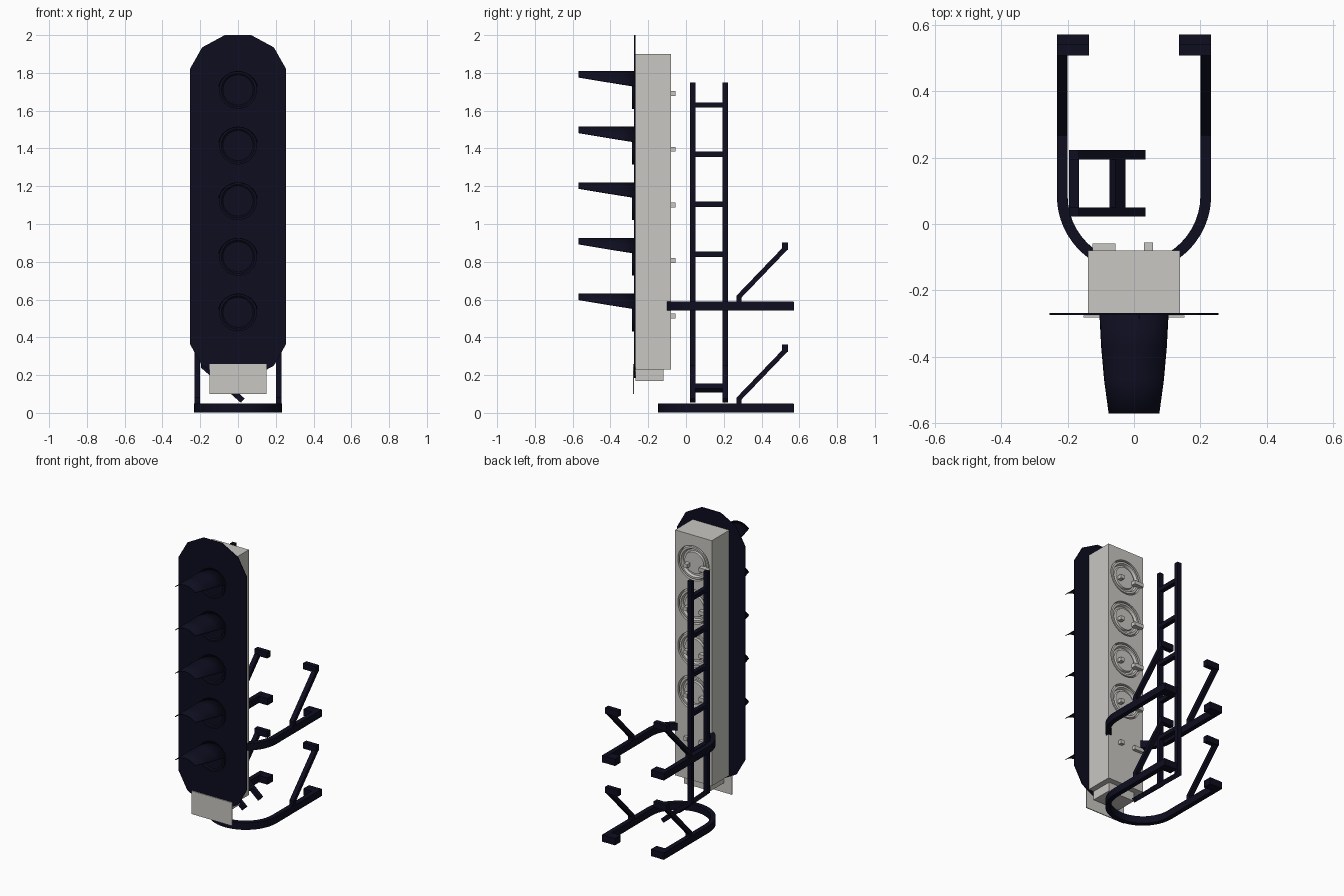
import bpy, bmesh, math
from mathutils import Vector

if "Cube" in bpy.data.objects:
    bpy.data.objects.remove(bpy.data.objects["Cube"])


def material(name, rgb):
    m = bpy.data.materials.new(name)
    m.diffuse_color = (*rgb, 1)
    m.use_nodes = True
    m.node_tree.nodes["Principled BSDF"].inputs["Base Color"].default_value = m.diffuse_color
    return m


DARK = material("dark navy", (0.004, 0.004, 0.014))
GREY = material("light grey", (0.58, 0.57, 0.54))


def finish(bm, name, mat, smooth=False):
    bmesh.ops.recalc_face_normals(bm, faces=bm.faces[:])
    me = bpy.data.meshes.new(name)
    bm.to_mesh(me)
    bm.free()
    ob = bpy.data.objects.new(name, me)
    bpy.context.collection.objects.link(ob)
    me.materials.append(mat)
    if smooth:
        bpy.context.view_layer.objects.active = ob
        ob.select_set(True)
        bpy.ops.object.shade_smooth_by_angle(angle=math.radians(35))
        ob.select_set(False)
    return ob


def box(name, mat, x0, x1, y0, y1, z0, z1):
    bm = bmesh.new()
    bmesh.ops.create_cube(bm, size=1)
    for v in bm.verts:
        v.co = ((x0 + x1) / 2 + v.co.x * (x1 - x0), (y0 + y1) / 2 + v.co.y * (y1 - y0),
                (z0 + z1) / 2 + v.co.z * (z1 - z0))
    return finish(bm, name, mat)


def bar(name, mat, path, side, width, height):
    """Sweep a rectangle along a flat path; side(tangent) gives the mitre direction,
    the height runs along the plane normal."""
    pts = [Vector(p) for p in path]
    n = Vector(side)
    bm = bmesh.new()
    rings = []
    for i, p in enumerate(pts):
        a = (p - pts[i - 1]).normalized() if i else (pts[1] - p).normalized()
        b = (pts[i + 1] - p).normalized() if i < len(pts) - 1 else a
        t = (a + b).normalized()
        u = n.cross(t) * (width / 2 / max(t.dot(a), 0.3))
        h = n * height / 2
        rings.append([bm.verts.new(p + q) for q in (u + h, u - h, -u - h, -u + h)])
    for r, s in zip(rings, rings[1:]):
        for k in range(4):
            bm.faces.new((r[k], r[(k + 1) % 4], s[(k + 1) % 4], s[k]))
    bm.faces.new(rings[0])
    bm.faces.new(rings[-1])
    return finish(bm, name, mat)


def lathe(name, mat, profile, z, segs=40):
    """Spin (radius, y) points about a front-to-back axis at height z."""
    bm = bmesh.new()
    vs = [bm.verts.new((r, y, z)) for r, y in profile]
    es = [bm.edges.new(e) for e in zip(vs, vs[1:])]
    bmesh.ops.spin(bm, geom=vs + es, cent=(0, 0, z), axis=(0, 1, 0),
                   angle=math.tau, steps=segs, use_duplicate=False)
    bmesh.ops.remove_doubles(bm, verts=bm.verts[:], dist=1e-5)
    return finish(bm, name, mat, True)


# Backing board with chamfered ends
bm = bmesh.new()
half = [(0.255, 0.365), (0.255, 1.82), (0.19, 1.935), (0.07, 2.0)]
outline = [(0.07, 0.185), (0.19, 0.25)] + half
outline += [(-x, z) for x, z in reversed(outline)]
f = bm.faces.new([bm.verts.new((x, -0.274, z)) for x, z in outline])
ext = bmesh.ops.extrude_face_region(bm, geom=[f])
for v in ext["geom"]:
    if isinstance(v, bmesh.types.BMVert):
        v.co.y = -0.268
finish(bm, "backing_board", DARK)

# Lamp housing, lower box and plain plate
housing = box("lamp_housing", GREY, -0.138, 0.138, -0.268, -0.08, 0.23, 1.9)
box("lower_box", GREY, -0.1, 0.1, -0.268, -0.12, 0.17, 0.23)
box("front_plate", GREY, -0.152, 0.152, -0.281, -0.275, 0.10, 0.258)

lamps = [1.71 - 0.2945 * i for i in range(5)]

# Round recesses in the back of the housing
bm = bmesh.new()
for z in lamps:
    made = bmesh.ops.create_cone(bm, cap_ends=True, segments=40, radius1=0.118, radius2=0.118, depth=0.06)
    for v in made["verts"]:
        v.co = (v.co.x, -0.08 + v.co.z, z + v.co.y)
cutter = finish(bm, "recess_cutter", GREY)
cutter.hide_render = True
cutter.hide_viewport = True
cut = housing.modifiers.new("recesses", "BOOLEAN")
cut.object = cutter
cut.solver = "EXACT"

for i, z in enumerate(lamps):
    # Rear door with stepped rings and two handles
    lathe(f"rear_door_{i}", GREY, [(0.117, -0.109), (0.108, -0.083), (0.095, -0.083), (0.088, -0.1),
                                   (0.076, -0.1), (0.072, -0.088), (0, -0.088)], z)
    box(f"door_latch_{i}", GREY, -0.125, -0.055, -0.095, -0.058, z - 0.033, z - 0.007)
    box(f"door_knob_{i}", GREY, 0.03, 0.057, -0.095, -0.056, z - 0.033, z - 0.007)

    # Front lens
    lathe(f"lens_{i}", DARK, [(0.1, -0.272), (0.1, -0.286), (0.088, -0.286), (0.08, -0.28), (0, -0.28)], z)

    # Curved hood, cut back towards its tip
    bm = bmesh.new()
    rows, r, zc = [], 0.107, z - 0.007
    for y, drop in ((-0.27, 0.025), (-0.37, 0.041), (-0.47, 0.058), (-0.57, 0.075)):
        a0 = math.asin(drop / r)
        angles = [a0 + (math.pi - 2 * a0) * k / 20 for k in range(21)]
        rows.append([bm.verts.new((r * math.cos(a), y, zc + r * math.sin(a))) for a in angles])
    for p, q in zip(rows, rows[1:]):
        for k in range(20):
            bm.faces.new((p[k], p[k + 1], q[k + 1], q[k]))
    hood = finish(bm, f"hood_{i}", DARK, True)
    shell = hood.modifiers.new("thickness", "SOLIDIFY")
    shell.thickness = 0.004

# Ladder: two stiles that kick sideways at the foot, with rungs
for name, y in (("front", 0.036), ("rear", 0.208)):
    bar(f"ladder_stile_{name}", DARK, [(-0.18, y, 1.75), (-0.18, y, 0.245), (0.025, y, 0.065)],
        (0, 1, 0), 0.03, 0.028)
for i, z in enumerate((1.63, 1.37, 1.105, 0.84, 0.575)):
    box(f"ladder_rung_{i}", DARK, -0.195, -0.165, 0.04, 0.204, z - 0.014, z + 0.014)
bar("ladder_rung_foot", DARK, [(-0.065, 0.122, 0.144), (-0.035, 0.122, 0.118)], (0, 1, 0), 0.028, 0.17)

# Mounting hoops: the lower runs all the way round, the upper ends in the housing
for name, z, limit in (("lower", 0.025, 90), ("upper", 0.565, 54)):
    arc = [math.radians(limit * k / 12) for k in range(13)]
    right = [(0.216, 0.57, z)] + [(0.216 * math.cos(a), 0.085 - 0.216 * math.sin(a), z) for a in arc]
    left = [(-x, y, zz) for x, y, zz in right]
    if limit == 90:
        bar("lower_hoop", DARK, right + left[-2::-1], (0, 0, 1), 0.032, 0.048)
    else:
        bar("upper_hoop_right", DARK, right, (0, 0, 1), 0.032, 0.048)
        bar("upper_hoop_left", DARK, left, (0, 0, 1), 0.032, 0.048)
    for side, s in (("right", 1), ("left", -1)):
        xs = sorted((0.231 * s, 0.135 * s))
        box(f"{name}_hoop_foot_{side}", DARK, *xs, 0.51, 0.571, z - 0.023, z + 0.023)
        # Diagonal brace with an inward pad at its end
        x = 0.216 * s
        bar(f"{name}_brace_{side}", DARK, [(x, 0.28, z + 0.01), (x, 0.28, z + 0.05), (x, 0.525, z + 0.305)],
            (1, 0, 0), 0.026, 0.03)
        box(f"{name}_brace_pad_{side}", DARK, *xs, 0.507, 0.541, z + 0.297, z + 0.338)
